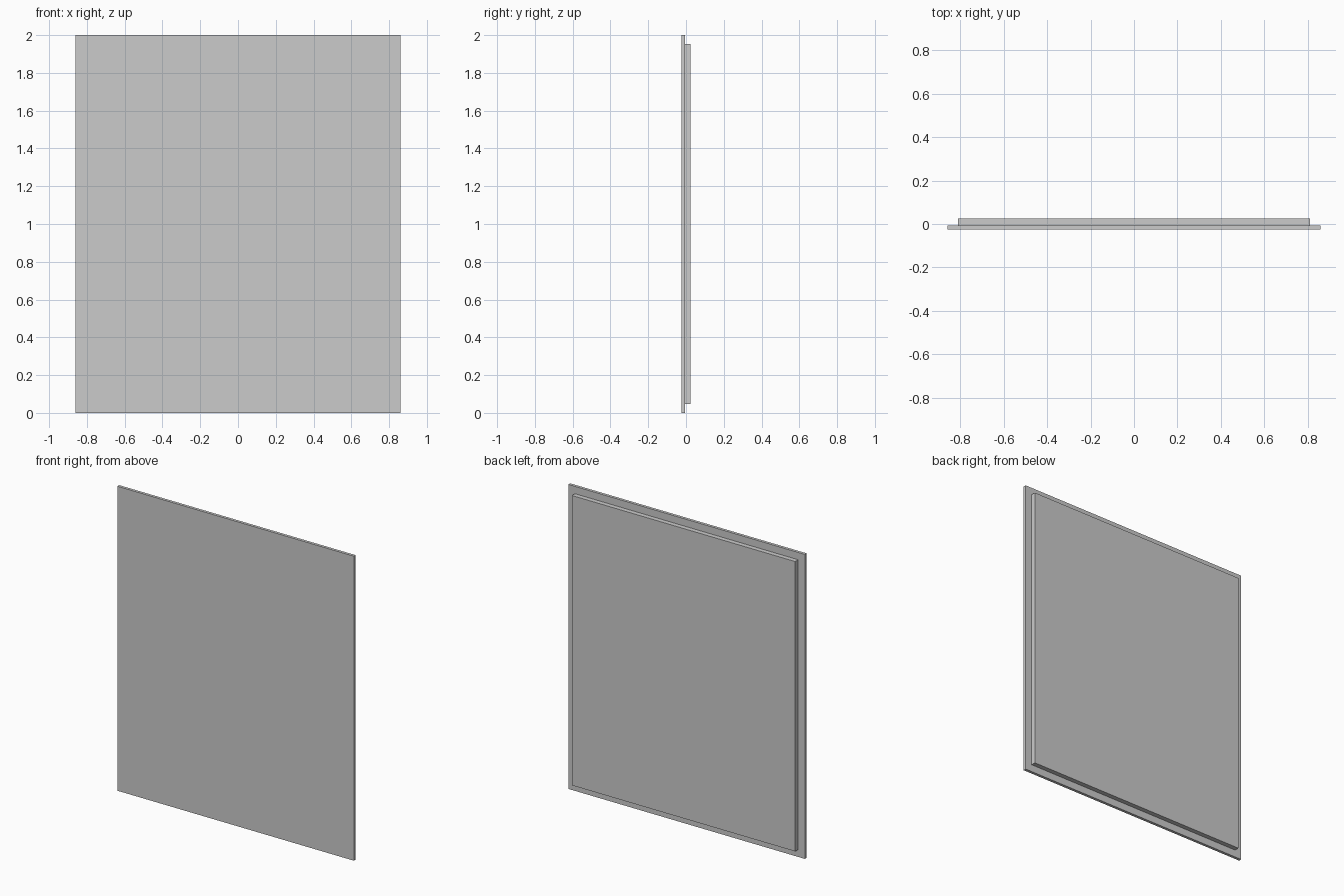
import bpy

if "Cube" in bpy.data.objects:
    bpy.data.objects.remove(bpy.data.objects["Cube"])


def slab(name, half_width, y0, y1, z0, z1):
    """Axis-aligned box centred on x = 0."""
    bpy.ops.mesh.primitive_cube_add(size=1, location=(0, (y0 + y1) / 2, (z0 + z1) / 2))
    obj = bpy.context.object
    obj.name = name
    obj.scale = (2 * half_width, y1 - y0, z1 - z0)
    bpy.ops.object.transform_apply(location=False, rotation=False, scale=True)
    return obj


WIDTH, HEIGHT, MARGIN = 0.859, 2.0, 0.048
SPLIT = -0.006

# Thin front sheet covering the full outline
slab("front_panel", WIDTH, -0.025, SPLIT, 0, HEIGHT)

# Thicker backing board, inset evenly on all edges
slab("back_panel", WIDTH - MARGIN, SPLIT, 0.025, MARGIN, HEIGHT - MARGIN)
